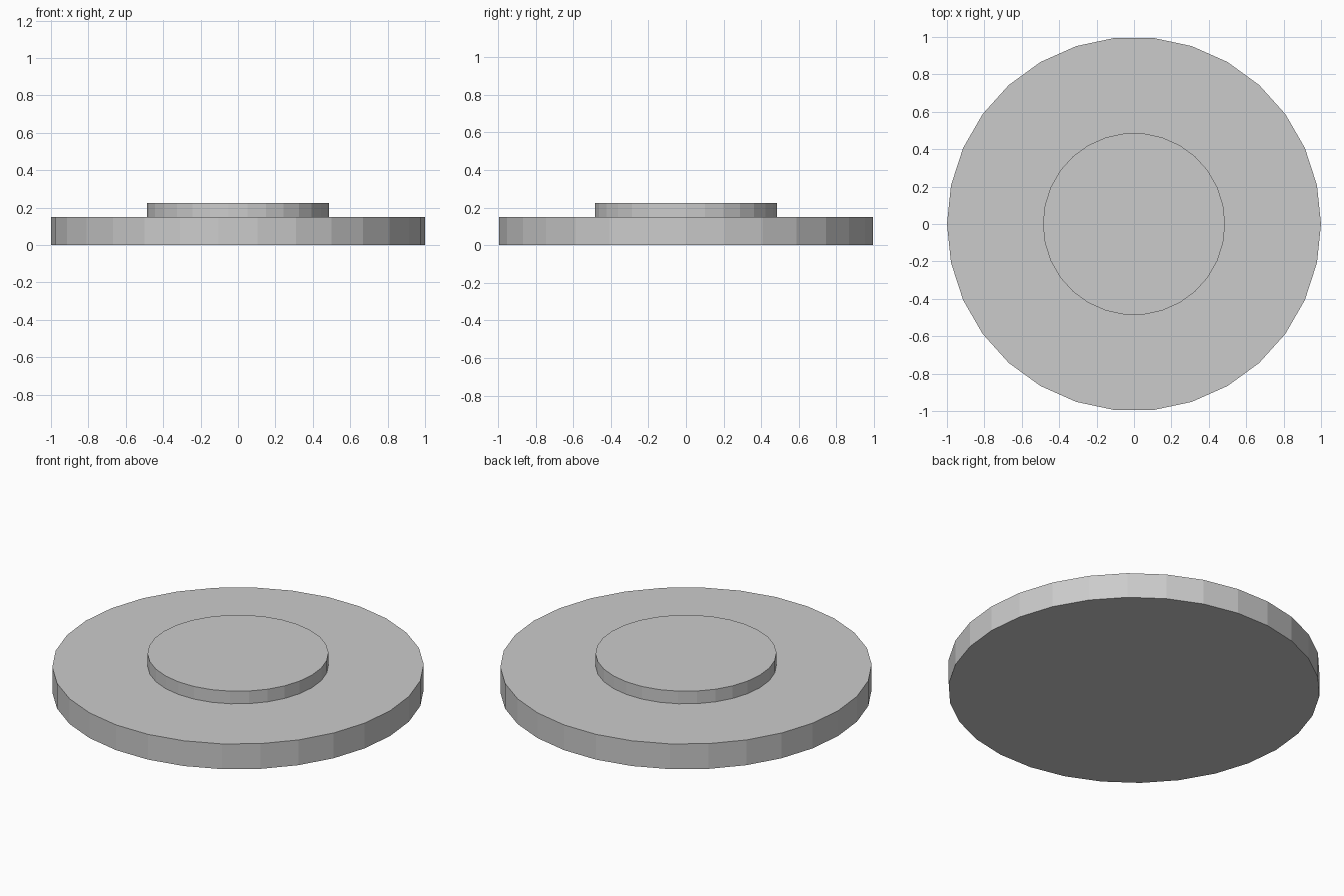
import bpy
import math

if "Cube" in bpy.data.objects:
    bpy.data.objects.remove(bpy.data.objects["Cube"])

SIDES = 30


def disc(name, radius, z0, z1):
    """Flat-faced cylinder between two heights, with a vertex on the x axis."""
    bpy.ops.mesh.primitive_cylinder_add(
        vertices=SIDES, radius=radius, depth=z1 - z0,
        location=(0, 0, (z0 + z1) / 2), rotation=(0, 0, math.pi / 2))
    obj = bpy.context.object
    obj.name = name
    bpy.ops.object.transform_apply(location=False, rotation=True, scale=False)
    return obj


# Wide lower plate
disc("base_disc", 1.0, 0.0, 0.15)

# Smaller raised disc on top
disc("raised_disc", 0.487, 0.15, 0.225)
